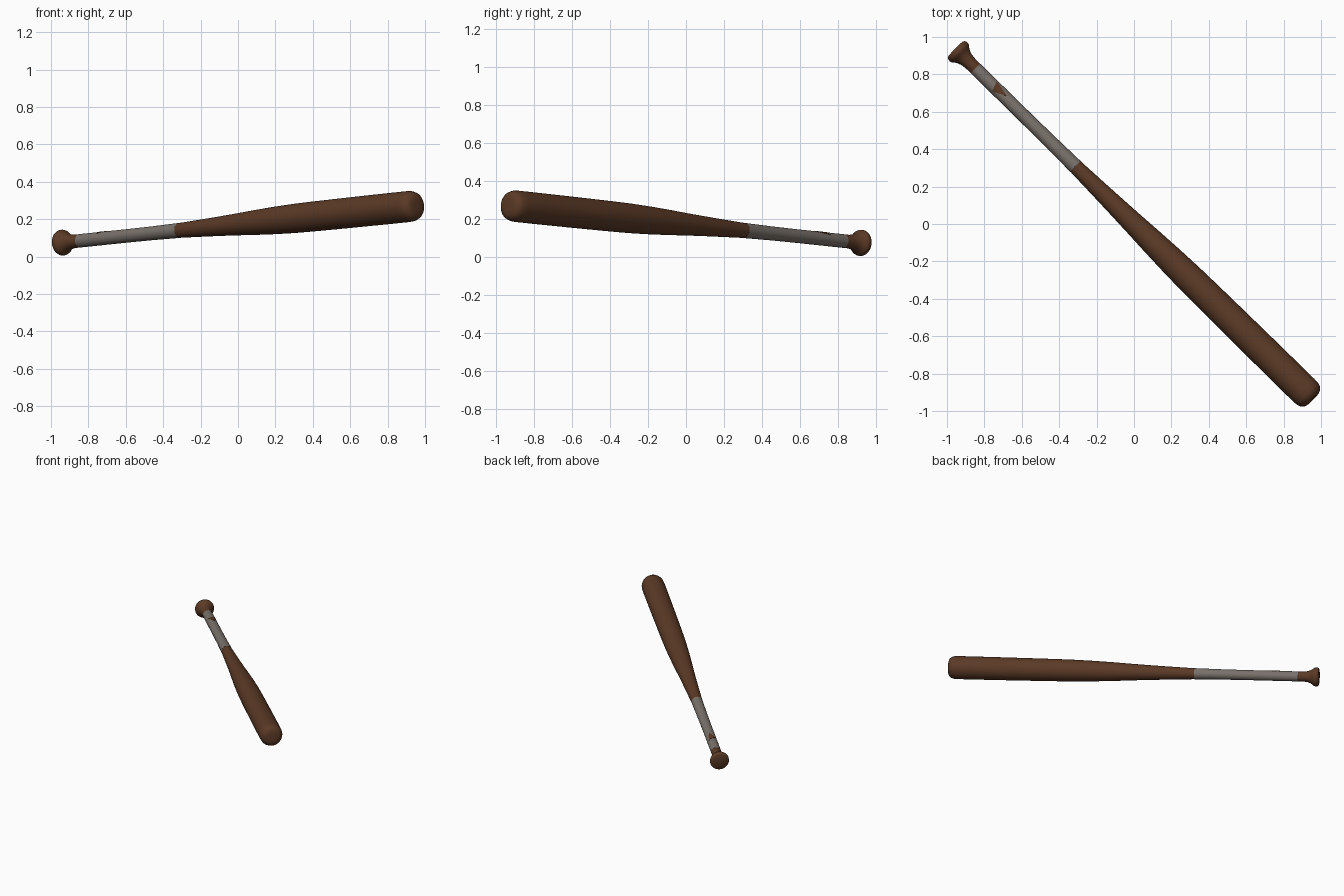
import bpy, bmesh, math
from mathutils import Vector

if "Cube" in bpy.data.objects:
    bpy.data.objects.remove(bpy.data.objects["Cube"])

SEG = 40
A = Vector((-0.953, 0.935, 0.073))      # knob end of the axis
B = Vector((0.957, -0.937, 0.272))      # barrel end of the axis
D = (B - A).normalized()
L = (B - A).length
SIDE = D.cross(Vector((0, 0, 1))).normalized()
UP = SIDE.cross(D).normalized()


def material(name, rgb):
    m = bpy.data.materials.new(name)
    m.diffuse_color = (*rgb, 1)
    m.use_nodes = True
    m.node_tree.nodes["Principled BSDF"].inputs["Base Color"].default_value = m.diffuse_color
    return m


brown = material("brown wood", (0.105, 0.042, 0.019))
grey = material("grey tape", (0.19, 0.165, 0.145))


def point(s, r, a):
    """Point at distance s along the axis, radius r, angle a from the top."""
    return A + D * s + (UP * math.cos(a) + SIDE * math.sin(a)) * r


def finish(bm, name, mat, angle=40):
    bmesh.ops.recalc_face_normals(bm, faces=bm.faces)
    me = bpy.data.meshes.new(name)
    bm.to_mesh(me)
    bm.free()
    me.materials.append(mat)
    ob = bpy.data.objects.new(name, me)
    bpy.context.collection.objects.link(ob)
    bpy.ops.object.select_all(action='DESELECT')
    ob.select_set(True)
    bpy.context.view_layer.objects.active = ob
    bpy.ops.object.shade_smooth_by_angle(angle=math.radians(angle))
    return ob


def lathe(name, profile, mat):
    bm = bmesh.new()
    rings = [[bm.verts.new(point(s, r, 2 * math.pi * i / SEG)) for i in range(SEG)]
             for s, r in profile]
    for p, q in zip(rings, rings[1:]):
        for i in range(SEG):
            j = (i + 1) % SEG
            bm.faces.new((p[i], p[j], q[j], q[i]))
    bm.faces.new(rings[0])
    bm.faces.new(rings[-1])
    return finish(bm, name, mat)


G0, G1 = 0.15, 0.90      # grip start and end
# flared knob and short neck
lathe("knob", [(0, 0.058), (0.004, 0.064), (0.012, 0.068), (0.024, 0.069), (0.034, 0.066),
               (0.044, 0.057), (0.058, 0.048), (0.08, 0.040), (0.11, 0.036), (G0, 0.035)], brown)
# taped grip
lathe("grip", [(G0, 0.036), (0.5, 0.036), (0.7, 0.037), (G1, 0.040)], grey)
# tapering barrel with a rounded end
lathe("barrel", [(G1, 0.0395), (1.06, 0.046), (1.2, 0.052), (1.34, 0.059), (1.48, 0.067),
                 (1.62, 0.0735), (1.76, 0.078), (1.9, 0.080), (2.2, 0.082), (2.5, 0.083),
                 (L - 0.07, 0.083), (L - 0.04, 0.081), (L - 0.02, 0.074),
                 (L - 0.007, 0.061), (L - 0.001, 0.045), (L, 0.02)], brown)

# small triangular bare patch on top of the grip
corners = [Vector((0.280, -0.9)), Vector((0.300, 0.7)), Vector((0.375, -0.33))]
bm = bmesh.new()
N = 8
v = {}
for i in range(N + 1):
    for j in range(N + 1 - i):
        c = (corners[0] * (N - i - j) + corners[1] * i + corners[2] * j) / N
        v[i, j] = bm.verts.new(point(c.x, 0.0375, c.y))
for i in range(N):
    for j in range(N - i):
        bm.faces.new((v[i, j], v[i, j + 1], v[i + 1, j]))
        if i + j < N - 1:
            bm.faces.new((v[i + 1, j], v[i, j + 1], v[i + 1, j + 1]))
for f in bm.faces:
    f.normal_update()
if sum(f.normal.dot(UP) for f in bm.faces) < 0:
    bmesh.ops.reverse_faces(bm, faces=bm.faces)
bmesh.ops.solidify(bm, geom=bm.faces[:], thickness=0.003)
finish(bm, "grip_patch", brown)
